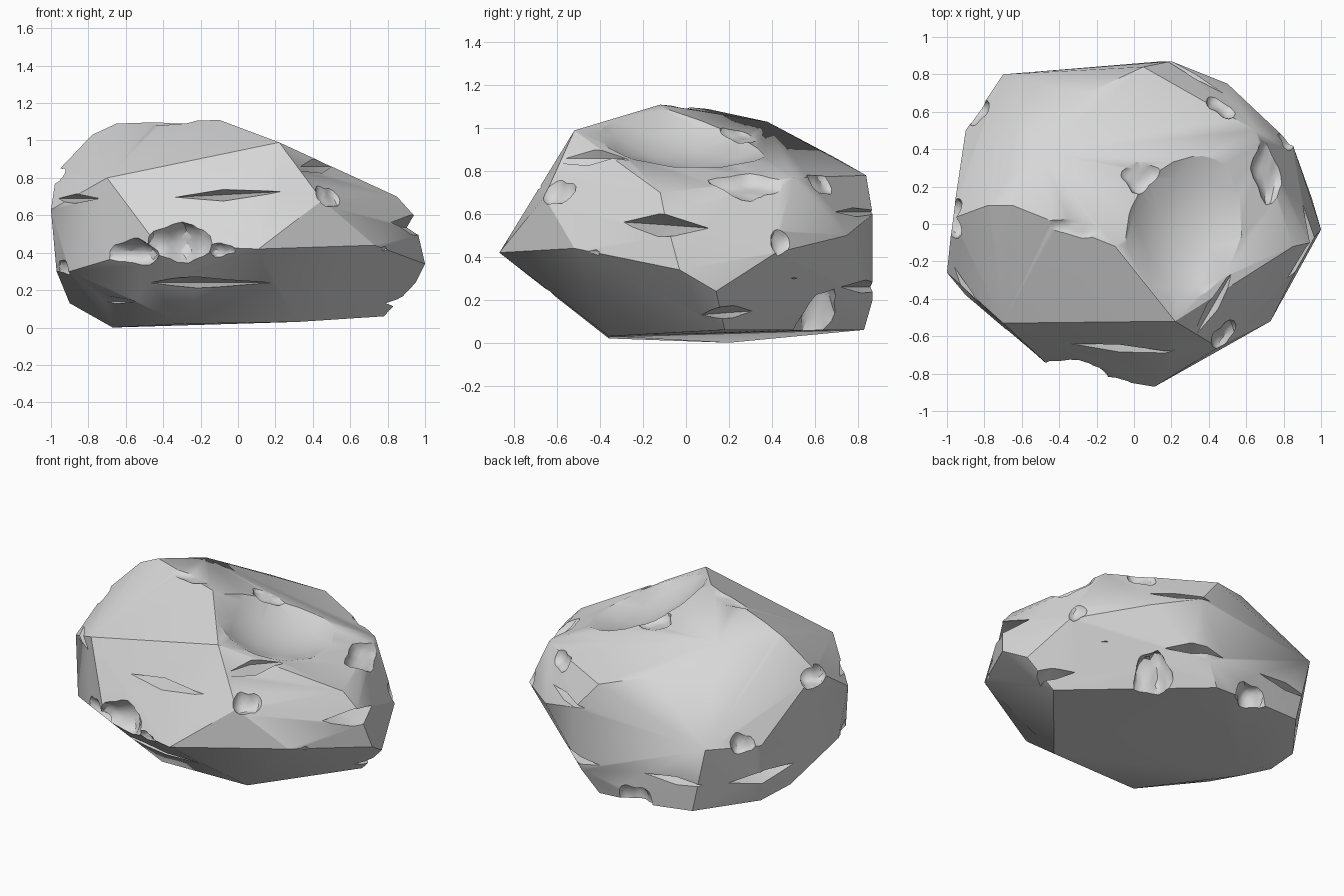
import bpy
import bmesh
import math
from mathutils import Matrix, Vector

default_cube = bpy.data.objects.get("Cube")
if default_cube:
    bpy.data.objects.remove(default_cube, do_unlink=True)

# Single stone colour
stone = bpy.data.materials.new("pale_grey_stone")
stone.use_nodes = True
colour = (0.68, 0.68, 0.68, 1)
stone.diffuse_color = colour
bsdf = stone.node_tree.nodes["Principled BSDF"]
bsdf.inputs["Base Color"].default_value = colour
bsdf.inputs["Roughness"].default_value = 0.9


def make_object(name, bm):
    bmesh.ops.recalc_face_normals(bm, faces=bm.faces[:])
    mesh = bpy.data.meshes.new(name)
    bm.to_mesh(mesh)
    bm.free()
    mesh.materials.append(stone)
    obj = bpy.data.objects.new(name, mesh)
    bpy.context.collection.objects.link(obj)
    return obj


def carve(target, cutter):
    """Subtract a cutter, apply the result and discard the cutter."""
    cutter.hide_render = True
    modifier = target.modifiers.new("carve", "BOOLEAN")
    modifier.operation = "DIFFERENCE"
    modifier.solver = "EXACT"
    modifier.object = cutter
    bpy.context.view_layer.objects.active = target
    bpy.ops.object.modifier_apply(modifier=modifier.name)
    bpy.data.objects.remove(cutter, do_unlink=True)


# Main corners of the stone, grouped by region
crown = [(-.1, -.12, 1.11), (.22, -.52, .99), (-.65, .1, 1.09), (-.5, .38, 1.03),
         (-.25, .7, .86), (.05, .84, .78), (-.78, .1, 1.03), (-.97, .03, .83)]
front = [(-.7, -.53, .8), (-.43, -.78, .44), (.11, -.87, .42), (.45, -.66, .68),
         (.73, -.52, .44), (-.9, -.38, .3)]
left = [(-1, -.26, .63), (-.97, -.2, .3), (-.9, .5, .5), (-.9, .2, .13),
        (-.7, .8, .53)]
right = [(1, -.03, .34), (.94, -.1, .6), (.85, -.12, .7), (.65, .5, .77),
         (.85, .42, .42), (.95, .14, .24)]
back = [(.2, .87, .6), (.15, .87, .2), (.5, .75, .5), (.05, .83, .06)]
base = [(-.67, .2, 0), (-.3, -.36, .02), (.32, -.36, .03), (.78, .18, .06),
        (-.6, .79, .1), (-.86, .45, .11), (-.35, .82, .08)]

bm = bmesh.new()
for corner in crown + front + left + right + back + base:
    bm.verts.new(corner)
bmesh.ops.convex_hull(bm, input=bm.verts[:])
unused = [v for v in bm.verts if not v.link_faces]
bmesh.ops.delete(bm, geom=unused, context="VERTS")
bmesh.ops.dissolve_limit(bm, angle_limit=math.radians(2),
                         verts=bm.verts[:], edges=bm.edges[:])
rock = make_object("rock", bm)


def crack(place, heading, length, depth, height, roll=0):
    """Sharp wedge-shaped crack; heading is the outward direction in degrees."""
    cutter = bmesh.new()
    # A slim octahedron: four corners around and one at each end
    ring = [(1, 0, 0), (0, 1, 0), (-1, 0, 0), (0, -1, 0), (0, 0, 1), (0, 0, -1)]
    for corner in ring:
        cutter.verts.new(corner)
    bmesh.ops.convex_hull(cutter, input=cutter.verts[:])
    turn = (Matrix.Rotation(math.radians(heading), 4, "Z")
            @ Matrix.Rotation(math.radians(roll), 4, "X"))
    size = Matrix.Diagonal((depth, length / 2, height / 2, 1))
    cutter.transform(Matrix.Translation(place) @ turn @ size)
    carve(rock, make_object("crack_cutter", cutter))


def chip(place, size, rough=.15):
    """Worn hollow bitten out of an edge, with an uneven outline."""
    cutter = bmesh.new()
    bmesh.ops.create_icosphere(cutter, subdivisions=3, radius=1)
    for v in cutter.verts:
        v.co *= 1 + rough * math.sin(v.co.x * 5 + place[0] * 9) * math.cos(v.co.y * 4)
    cutter.transform(Matrix.Translation(place) @ Matrix.Diagonal(Vector(size).to_4d()))
    carve(rock, make_object("chip_cutter", cutter))


# Broad shallow dip across the upper right
chip((.45, .05, 1.4), (.6, .75, .6), rough=0)

# Chips along the front ledge
chip((-.33, -.82, .45), (.17, .17, .13))
chip((-.6, -.71, .39), (.19, .15, .09))
chip((-.1, -.88, .4), (.1, .1, .06))
chip((.52, -.68, .31), (.14, .1, .05))
chip((.82, -.47, .41), (.06, .07, .04))

# Chips around the upper rim
chip((.52, -.63, .74), (.11, .11, .1))
chip((.08, .27, 1), (.14, .11, .07))
chip((.5, .67, .77), (.12, .1, .08))
chip((.77, .3, .79), (.13, .2, .12))
chip((-.35, -.02, 1.13), (.2, .08, .05))

# Chips on the sides and the lower back edge
chip((.88, .47, .48), (.11, .08, .1))
chip((-.96, .03, .79), (.1, .1, .07))
chip((-.97, -.33, .31), (.07, .08, .06))
chip((-.87, .62, .55), (.1, .09, .09))
chip((.37, .62, .06), (.12, .12, .22))
chip((-.22, .84, .08), (.12, .09, .1))

# Cracks around the sides
crack((-.08, -.69, .71), -90, .66, .22, .07, roll=3)
crack((-.22, -.62, .24), -92, .8, .22, .07)
crack((-.72, -.32, .14), -120, .45, .2, .08)
crack((-.91, -.41, .69), -140, .55, .2, .07)
crack((.95, -.13, .55), -8, .76, .2, .12, roll=-4)
crack((.86, .23, .14), 12, .65, .18, .08, roll=4)
crack((.35, .84, .61), 68, .65, .18, .06)
crack((.25, .85, .26), 75, .6, .18, .07)
crack((.72, .58, .3), 45, .4, .12, .05)
crack((-.88, .45, .27), 165, .65, .2, .09)
crack((-.5, .83, .28), 95, .5, .14, .06)

# Slits on the upper surface
crack((.42, -.44, .86), 60, .1, .22, .2)
crack((-.74, .03, 1.04), 90, .06, .25, .2)
crack((.3, .77, .73), -25, .06, .2, .12)

# Crisp fractures with softly blended faces between them
bpy.ops.object.select_all(action="DESELECT")
rock.select_set(True)
bpy.context.view_layer.objects.active = rock
bpy.ops.object.shade_smooth_by_angle(angle=math.radians(30))
